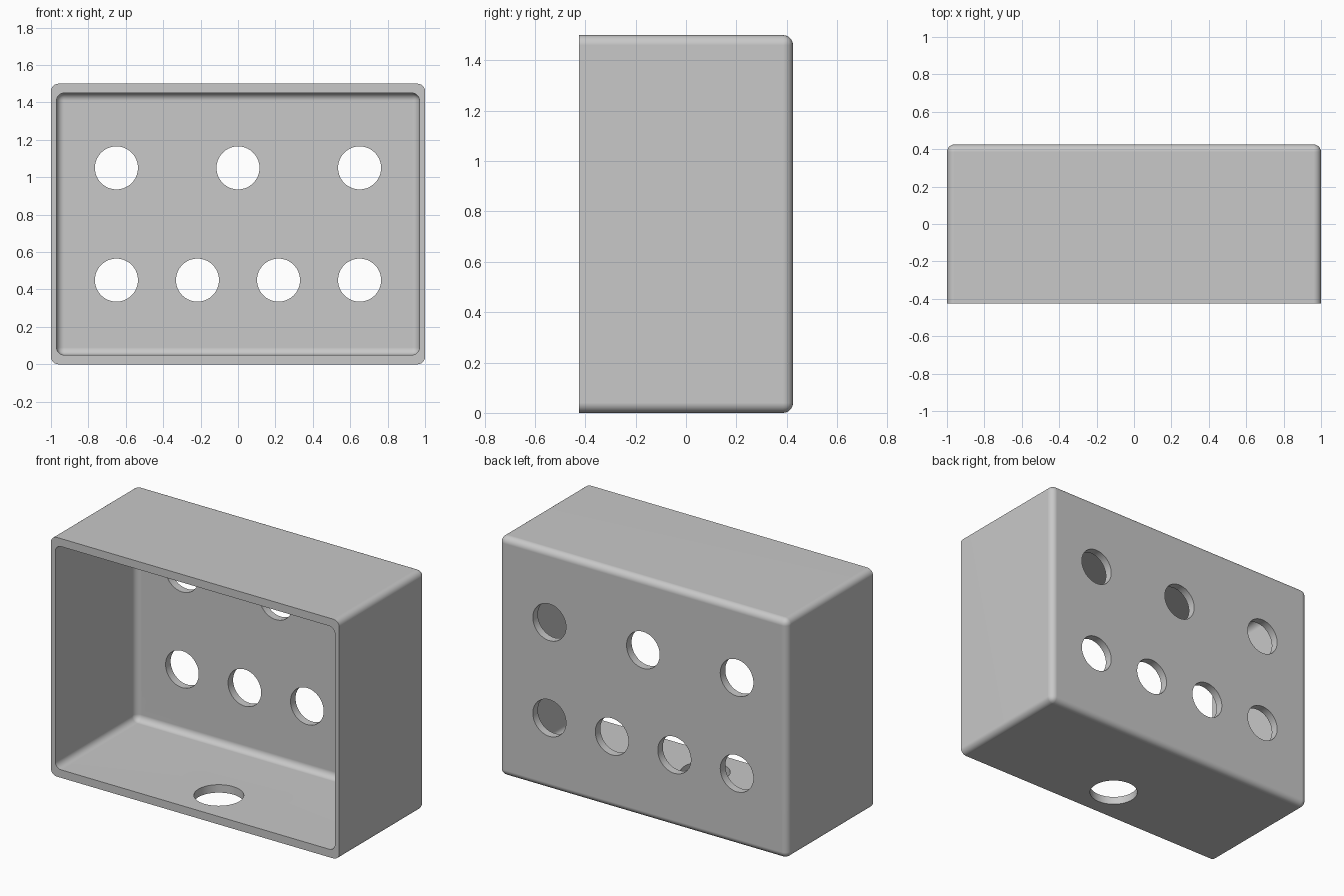
import bpy
import bmesh
import math
from mathutils import Matrix, Vector

default = bpy.data.objects.get("Cube")
if default:
    bpy.data.objects.remove(default, do_unlink=True)

grey = bpy.data.materials.new("plain grey")
grey.use_nodes = True
colour = (0.58, 0.58, 0.58, 1)
grey.diffuse_color = colour
grey.node_tree.nodes["Principled BSDF"].inputs["Base Color"].default_value = colour


def add_object(name, bm):
    mesh = bpy.data.meshes.new(name)
    bmesh.ops.recalc_face_normals(bm, faces=bm.faces)
    bm.to_mesh(mesh)
    bm.free()
    mesh.materials.append(grey)
    obj = bpy.data.objects.new(name, mesh)
    bpy.context.collection.objects.link(obj)
    return obj


def rounded_box(name, low, high, radius):
    """Box with every edge rounded except those around the front face."""
    low, high = Vector(low), Vector(high)
    bm = bmesh.new()
    bmesh.ops.create_cube(bm, size=1, matrix=Matrix.Translation((low + high) / 2)
                          @ Matrix.Diagonal((*(high - low), 1)))
    edges = [e for e in bm.edges
             if any(v.co.y > low.y + radius for v in e.verts)]
    bmesh.ops.bevel(bm, geom=edges, offset=radius, segments=6,
                    profile=0.5, affect='EDGES')
    return add_object(name, bm)


def cylinder(name, centre, radius, depth, turn=0):
    bm = bmesh.new()
    bmesh.ops.create_cone(bm, cap_ends=True, segments=64, radius1=radius,
                          radius2=radius, depth=depth,
                          matrix=Matrix.Translation(centre)
                          @ Matrix.Rotation(turn, 4, 'X'))
    return add_object(name, bm)


# Outer shell and hollow interior
shell = rounded_box("enclosure_shell", (-1, -0.425, 0), (1, 0.425, 1.5), 0.04)
cutters = [rounded_box("cavity_cutter", (-0.97, -0.6, 0.05), (0.97, 0.375, 1.45), 0.04)]

# Back wall holes: three above, four below
for z, count in ((1.05, 3), (0.45, 4)):
    for i in range(count):
        x = -0.65 + 1.3 * i / (count - 1)
        cutters.append(cylinder("back_hole_cutter", (x, 0.4, z), 0.115, 0.3, math.pi / 2))

# Cable hole in the floor
cutters.append(cylinder("floor_hole_cutter", (0, -0.19, 0), 0.142, 0.3))

bpy.ops.object.select_all(action='DESELECT')
bpy.context.view_layer.objects.active = shell
shell.select_set(True)
for cutter in cutters:
    cutter.hide_render = True
    cut = shell.modifiers.new("cut", 'BOOLEAN')
    cut.operation = 'DIFFERENCE'
    cut.solver = 'EXACT'
    cut.object = cutter
    bpy.ops.object.modifier_apply(modifier=cut.name)
    bpy.data.objects.remove(cutter, do_unlink=True)

# Smooth fillets, flat walls
bpy.ops.object.shade_smooth_by_angle(angle=math.radians(30))
normals = shell.modifiers.new("flat_walls", 'WEIGHTED_NORMAL')
normals.keep_sharp = True
